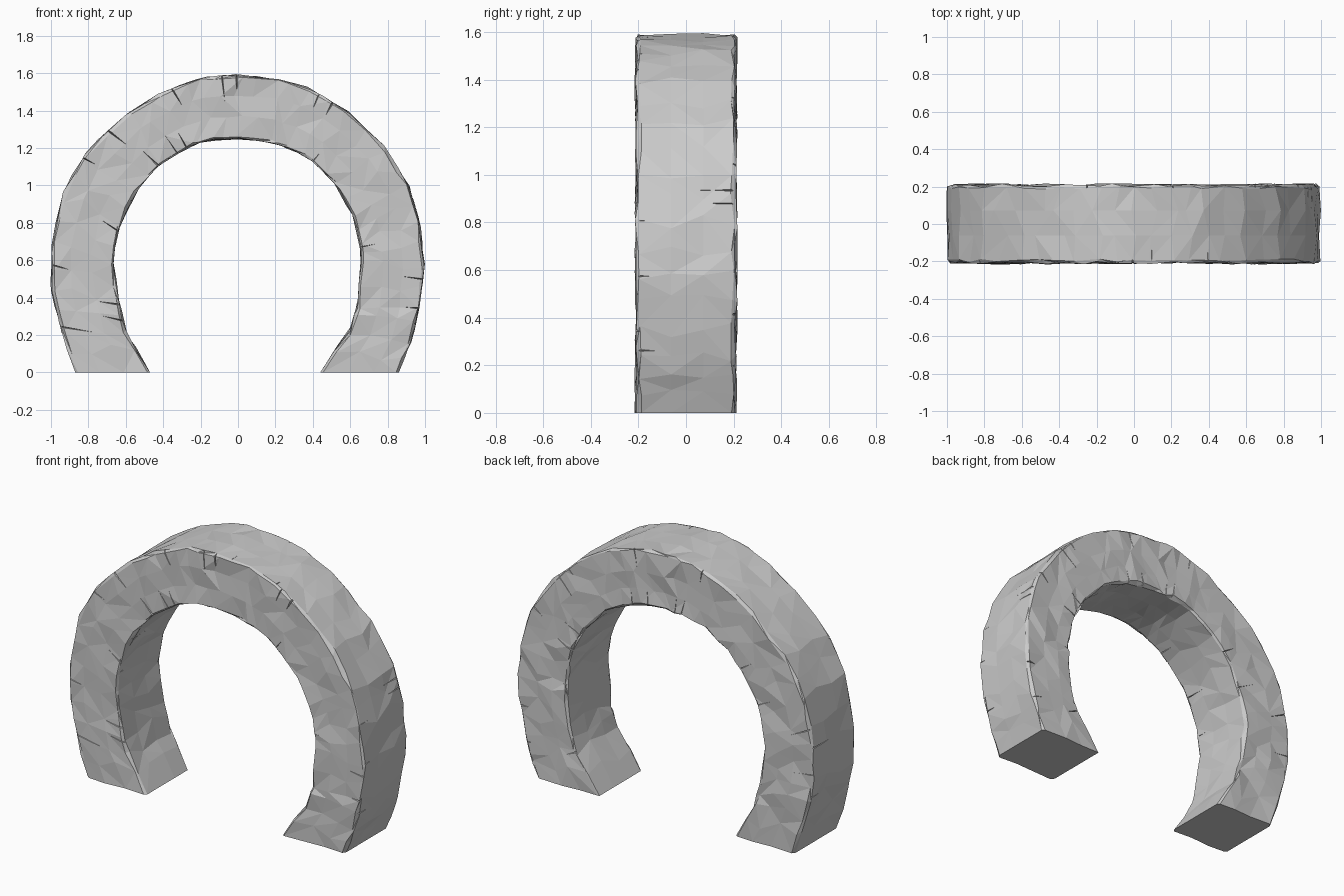
import bpy, bmesh, random
from mathutils import Vector

if "Cube" in bpy.data.objects:
    bpy.data.objects.remove(bpy.data.objects["Cube"])

random.seed(7)
HALF = 0.208  # half depth of the arch

# Outer and inner outlines, left foot to right foot (x, z)
outer = [(-.87, 0), (-.95, .25), (-1, .45), (-.993, .68), (-.94, .95), (-.82, 1.17),
         (-.6, 1.38), (-.4, 1.5), (-.2, 1.58), (0, 1.59), (.22, 1.57), (.38, 1.52),
         (.58, 1.4), (.78, 1.21), (.91, 1), (.97, .8), (.995, .58), (.97, .35),
         (.92, .15), (.86, 0)]
inner = [(-.47, 0), (-.6, .22), (-.64, .38), (-.67, .6), (-.64, .77), (-.55, .97),
         (-.41, 1.12), (-.26, 1.21), (-.12, 1.245), (0, 1.25), (.17, 1.235), (.27, 1.2),
         (.4, 1.13), (.53, 1), (.62, .83), (.65, .7), (.66, .58), (.64, .36),
         (.6, .23), (.44, 0)]
# Chamfered cross-section: fraction from inner to outer edge, and depth
section = [(0, -.94), (.035, -1), (.35, -1), (.68, -1), (.965, -1), (1, -.94), (1, -.3), (1, .35),
           (1, .94), (.965, 1), (.6, 1), (.3, 1), (.035, 1), (0, .94), (0, .3), (0, -.35)]


def along(pts, t):
    i = min(int(t), len(pts) - 2)
    return Vector(pts[i]).lerp(Vector(pts[i + 1]), t - i)


def place(t, u, y):
    p = along(inner, t).lerp(along(outer, t), u)
    return Vector((p.x, y, p.y))


def make_object(name, bm):
    bmesh.ops.recalc_face_normals(bm, faces=bm.faces)
    mesh = bpy.data.meshes.new(name)
    bm.to_mesh(mesh)
    bm.free()
    obj = bpy.data.objects.new(name, mesh)
    bpy.context.collection.objects.link(obj)
    return obj


# Rough faceted stone arch
bm = bmesh.new()
last = len(outer) - 1
rings = []
for k in range(last * 2 + 1):
    t = k / 2
    ring = []
    for u, y in section:
        tt = t if t in (0, last) else t + random.uniform(-.16, .16)
        p = place(tt, u, y * HALF)
        p.y += random.uniform(-.009, .009) if abs(y) > .9 else 0
        if 0 < t < last:
            p += Vector((random.uniform(-.006, .006), 0, random.uniform(-.006, .006)))
            p.z = max(p.z, .005)
        ring.append(bm.verts.new(p))
    rings.append(ring)
n = len(section)
for a, b in zip(rings, rings[1:]):
    for j in range(n):
        m = (j + 1) % n
        if random.random() < .5:
            tris = ((a[j], a[m], b[m]), (a[j], b[m], b[j]))
        else:
            tris = ((a[j], a[m], b[j]), (a[m], b[m], b[j]))
        for tri in tris:
            bm.faces.new(tri)
bm.faces.new(rings[0])
bm.faces.new(rings[-1])
arch = make_object("stone_arch", bm)

# Thin wedge-shaped cracks running in from the edges
bm = bmesh.new()
for i in range(52):
    t = .8 + (last - 1.6) * (i + random.uniform(.2, .8)) / 52
    side = random.choice((-1, 1))
    out = random.choice((0, 1))
    away = 1 if out else -1
    length = random.uniform(.2, .5)
    w = random.uniform(.03, .07)
    y0 = side * (HALF + .04)
    if random.random() < .7:   # crack across the front or back
        tip = place(t + random.uniform(-.1, .1), out - away * length, side * (HALF + .005))
    else:                      # crack across the outside or inside
        tip = place(t, out + away * .01, side * (HALF - length * .35))
    deep = place(t, out - away * .03, side * (HALF - .022))
    corner = [place(t - w, out + away * .1, y0), place(t + w, out + away * .1, y0)]
    verts = [bm.verts.new(p) for p in (tip, deep, *corner)]
    for f in ((0, 1, 2), (0, 1, 3), (0, 2, 3), (1, 2, 3)):
        bm.faces.new([verts[q] for q in f])
cutter = make_object("crack_cutter", bm)
# Consistent outward winding for each separate wedge
cutter.hide_render = True

mod = arch.modifiers.new("cracks", 'BOOLEAN')
mod.operation = 'DIFFERENCE'
mod.object = cutter
mod.solver = 'EXACT'
mod.use_self = True
bpy.context.view_layer.objects.active = arch
bpy.ops.object.modifier_apply(modifier=mod.name)
bpy.data.objects.remove(cutter)
